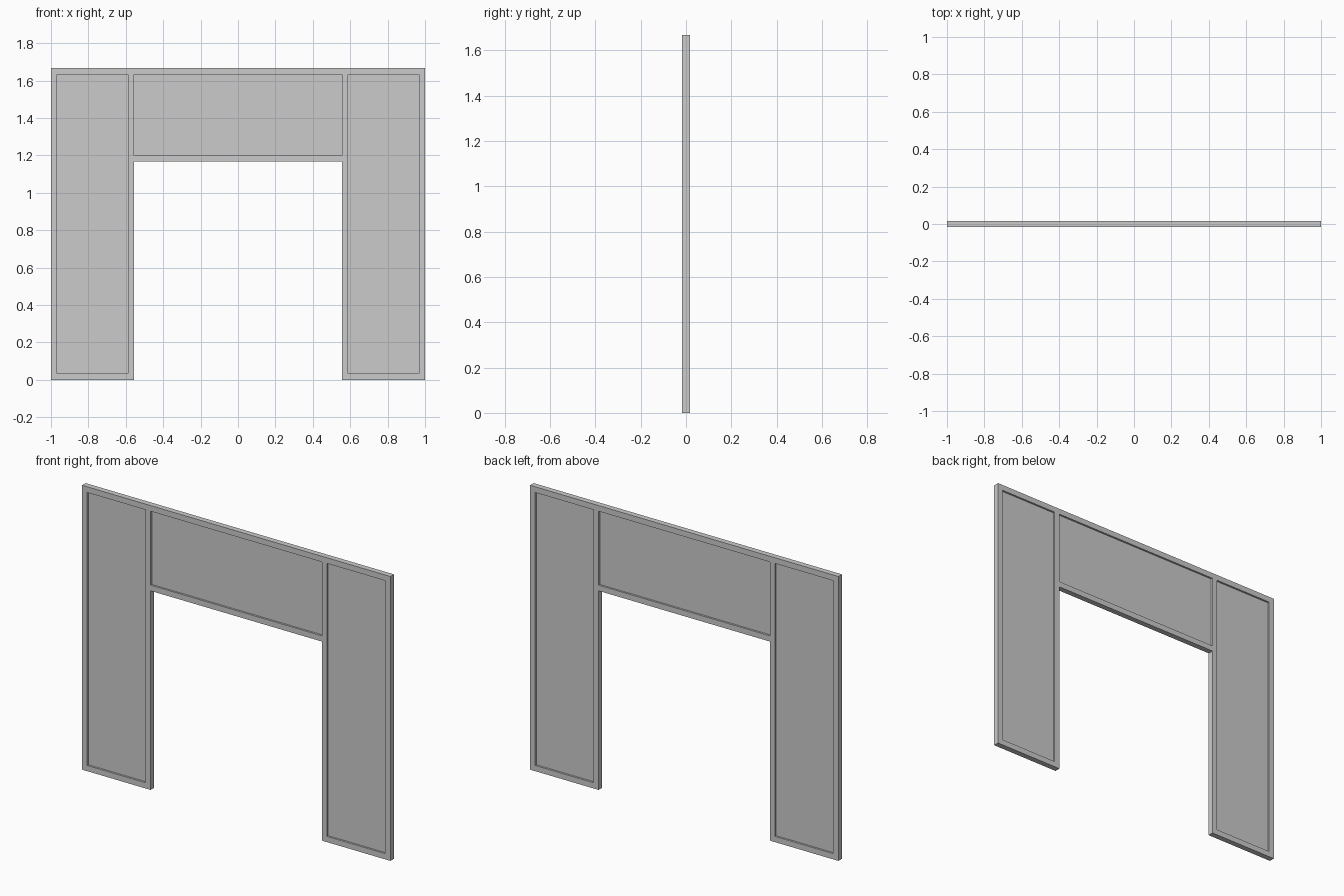
import bpy
import math

if "Cube" in bpy.data.objects:
    bpy.data.objects.remove(bpy.data.objects["Cube"])

HALF_W, HEIGHT = 1.0, 1.667      # overall size
OPEN_X, OPEN_Z = 0.5555, 1.167   # doorway half width and height
BAR = 0.0335                     # frame bar width
DEPTH = 0.0333                   # frame thickness
PANEL = 0.0111                   # infill panel thickness


def rect(x0, x1, z0, z1):
    return [(x0, z0), (x1, z0), (x1, z1), (x0, z1)]


# Panel openings: two tall side panels and one header panel
top = HEIGHT - BAR
side = (OPEN_X + BAR, HALF_W - BAR, BAR, top)
panels = {
    "right_panel": side,
    "left_panel": (-side[1], -side[0], BAR, top),
    "header_panel": (-OPEN_X, OPEN_X, OPEN_Z + BAR, top),
}


def extruded(name, loops, depth):
    """Filled flat profile (outline plus holes), stood upright, as a mesh."""
    cu = bpy.data.curves.new(name, 'CURVE')
    cu.dimensions = '2D'
    cu.fill_mode = 'BOTH'
    cu.extrude = depth / 2
    for pts in loops:
        sp = cu.splines.new('POLY')
        sp.points.add(len(pts) - 1)
        for p, (x, z) in zip(sp.points, pts):
            p.co = (x, z, 0, 1)
        sp.use_cyclic_u = True
    ob = bpy.data.objects.new(name, cu)
    bpy.context.collection.objects.link(ob)
    bpy.ops.object.select_all(action='DESELECT')
    ob.select_set(True)
    bpy.context.view_layer.objects.active = ob
    ob.rotation_euler.x = math.radians(90)
    bpy.ops.object.convert(target='MESH')
    bpy.ops.object.transform_apply(location=False, rotation=True, scale=False)
    bpy.ops.object.shade_flat()
    return bpy.context.object


# Frame: doorway-shaped outline with three panel openings
half = [(OPEN_X, OPEN_Z), (OPEN_X, 0), (HALF_W, 0), (HALF_W, HEIGHT)]
outline = half + [(-x, z) for x, z in reversed(half)]
extruded("frame", [outline] + [rect(*p) for p in panels.values()], DEPTH)

# Recessed infill panels
for name, p in panels.items():
    extruded(name, [rect(*p)], PANEL)
